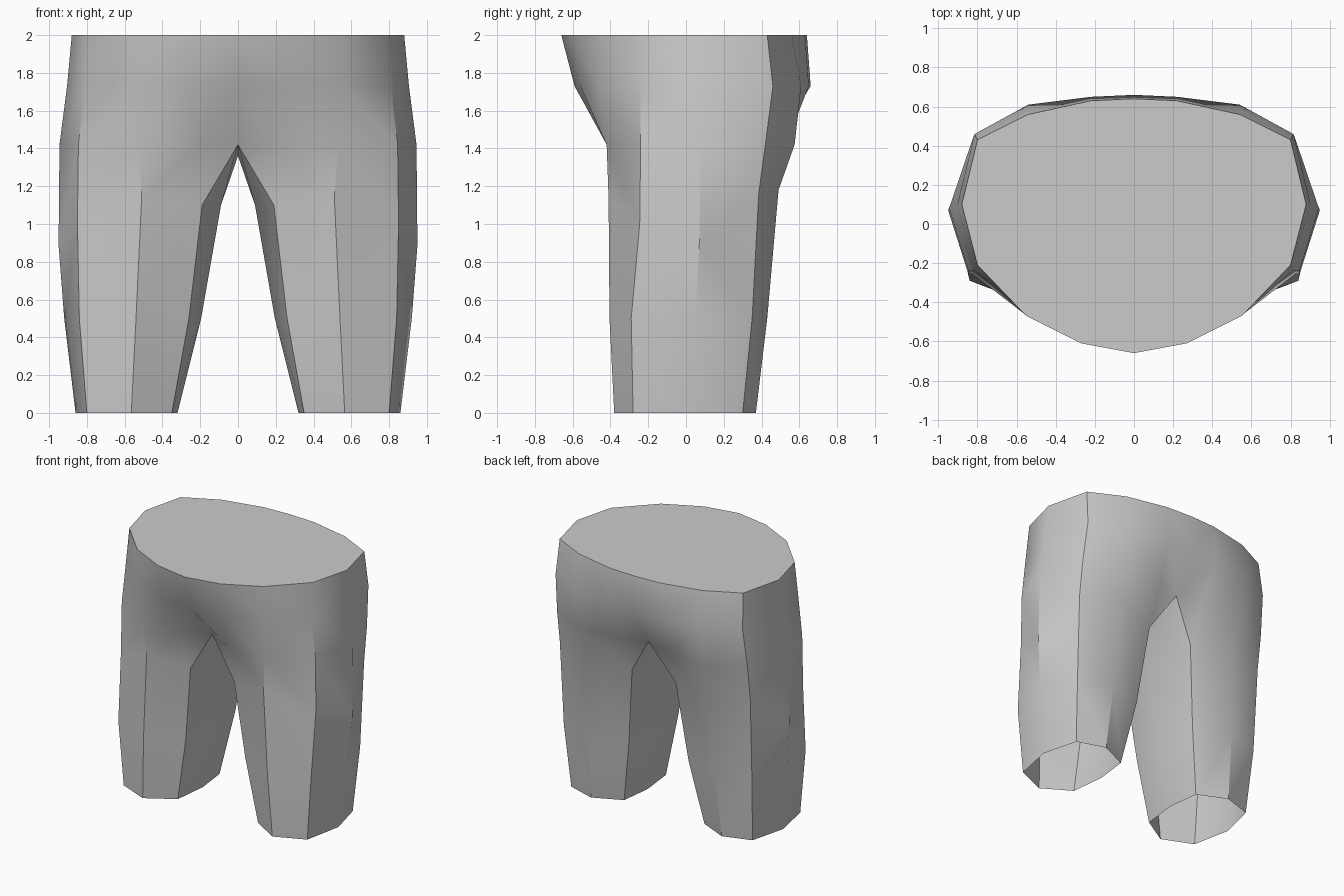
import bpy, bmesh, math

if "Cube" in bpy.data.objects:
    bpy.data.objects.remove(bpy.data.objects["Cube"])

# Columns of each half row, front to back round the outside:
# inner front, front, outer front, side, outer back, back, inner back
ROWS = [
    (2.00, [(.27, -.61), (.55, -.47), (.80, -.21), (.88, .10), (.80, .43), (.54, .56), (.22, .63)]),
    (1.73, [(.27, -.56), (.56, -.46), (.81, -.24), (.905, .09), (.815, .46), (.54, .61), (.22, .65)]),
    (1.42, [(.20, -.42), (.53, -.42), (.845, -.24), (.945, .08), (.83, .42), (.53, .575), (.20, .53)]),
    (1.10, [(.19, -.32), (.51, -.41), (.85, -.245), (.95, .07), (.83, .385), (.52, .49), (.19, .40)]),
    (0.50, [(.26, -.28), (.54, -.405), (.84, -.29), (.92, .05), (.82, .35), (.55, .43), (.26, .34)]),
    (0.00, [(.35, -.25), (.565, -.38), (.80, -.28), (.86, .02), (.79, .30), (.57, .37), (.35, .27)]),
]
# Height shift of the mid-thigh row, column by column
THIGH_DZ = [0, .04, -.10, -.21, .06, .08, .02]
FRONT_MID = [(-.66, 2.0), (-.59, 1.73), (-.32, 1.42)]
BACK_MID = [(.64, 2.0), (.66, 1.73), (.47, 1.42)]
INNER = [(.09, .04, 1.10), (.195, .03, .50), (.32, .02, 0)]

bm = bmesh.new()
V = bm.verts.new

rings = []
for i, (z, pts) in enumerate(ROWS):
    rings.append([V((x, y, z + (THIGH_DZ[k] if i == 3 else 0)))
                  for k, (x, y) in enumerate(pts)])

front = [V((0, y, z)) for y, z in FRONT_MID]
back = [V((0, y, z)) for y, z in BACK_MID]
inner = [V(p) for p in INNER]
crotch = V((0, .05, 1.36))


def strip(upper, lower):
    for a, b, c, d in zip(upper, upper[1:], lower[1:], lower):
        bm.faces.new((a, d, c, b))


# Hips: open half rows from front centre to back centre
hips = [[front[i]] + rings[i] + [back[i]] for i in range(3)]
strip(hips[0], hips[1])
strip(hips[1], hips[2])

# Upper thigh and crotch
strip(rings[2], rings[3])
for mid, k in ((front[2], 0), (back[2], -1)):
    bm.faces.new((rings[2][k], mid, rings[3][k]))
    bm.faces.new((mid, crotch, inner[0], rings[3][k]))

# Lower leg: closed rings, open at the bottom
legs = [[inner[i]] + rings[i + 3] + [inner[i]] for i in range(3)]
strip(legs[0], legs[1])
strip(legs[1], legs[2])

# Flat waist cap
bm.faces.new(hips[0])
bmesh.ops.recalc_face_normals(bm, faces=bm.faces)

# Mirror the half and weld it along the centre
geom = bm.verts[:] + bm.edges[:] + bm.faces[:]
bmesh.ops.mirror(bm, geom=geom, axis='X', merge_dist=.0005)
bmesh.ops.remove_doubles(bm, verts=bm.verts[:], dist=.0005)
bmesh.ops.recalc_face_normals(bm, faces=bm.faces)
cap = max(bm.faces, key=lambda f: f.calc_center_median().z)
if cap.normal.z < 0:
    bmesh.ops.reverse_faces(bm, faces=bm.faces[:])

mesh = bpy.data.meshes.new("hips_and_legs")
bm.to_mesh(mesh)
bm.free()
obj = bpy.data.objects.new("hips_and_legs", mesh)
bpy.context.collection.objects.link(obj)
bpy.context.view_layer.objects.active = obj
obj.select_set(True)
bpy.ops.object.shade_smooth_by_angle(angle=math.radians(35))
